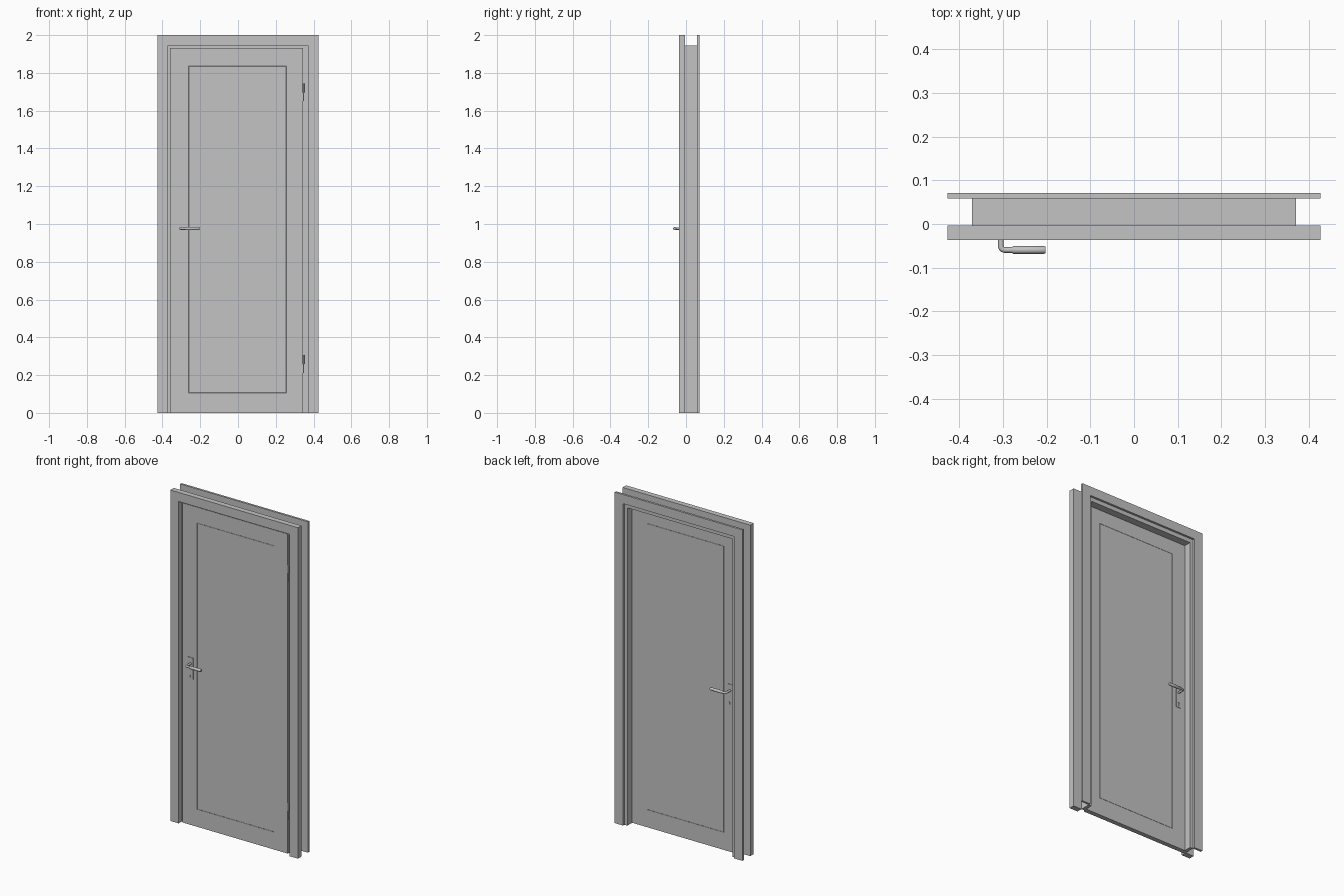
import bpy, bmesh, math
from mathutils import Vector

if "Cube" in bpy.data.objects:
    bpy.data.objects.remove(bpy.data.objects["Cube"])

grey = bpy.data.materials.new("plain grey")
grey.diffuse_color = (0.55, 0.55, 0.55, 1)
grey.use_nodes = True
grey.node_tree.nodes["Principled BSDF"].inputs["Base Color"].default_value = grey.diffuse_color


def add_mesh(name, bm):
    bmesh.ops.recalc_face_normals(bm, faces=bm.faces)
    me = bpy.data.meshes.new(name)
    bm.to_mesh(me)
    bm.free()
    me.materials.append(grey)
    ob = bpy.data.objects.new(name, me)
    bpy.context.collection.objects.link(ob)
    return ob


def smooth(ob):
    bpy.ops.object.select_all(action='DESELECT')
    ob.select_set(True)
    bpy.context.view_layer.objects.active = ob
    bpy.ops.object.shade_smooth_by_angle(angle=math.radians(40))


def extrude_profile(bm, pts, y0, y1):
    """Closed x-z outline pulled from y0 to y1."""
    face = bm.faces.new([bm.verts.new((x, y0, z)) for x, z in pts])
    res = bmesh.ops.extrude_face_region(bm, geom=[face])
    new = [v for v in res["geom"] if isinstance(v, bmesh.types.BMVert)]
    bmesh.ops.translate(bm, verts=new, vec=(0, y1 - y0, 0))


def surround(name, outer, top, inner, inner_top, y0, y1):
    """U-shaped frame open at the floor."""
    bm = bmesh.new()
    extrude_profile(bm, [(-outer, 0), (-outer, top), (outer, top), (outer, 0),
                         (inner, 0), (inner, inner_top),
                         (-inner, inner_top), (-inner, 0)], y0, y1)
    return add_mesh(name, bm)


# Frame: front casing, jamb lining, back casing
surround("front_casing", 0.427, 2.0, 0.371, 1.945, -0.037, -0.004)
surround("jamb", 0.371, 1.945, 0.351, 1.92, -0.004, 0.058)
surround("back_casing", 0.427, 2.0, 0.371, 1.945, 0.058, 0.071)

# Leaf: two rebated layers, each with a grooved panel on its outer face
LEAF_F, LEAF_B, REBATE = -0.015, 0.013, -0.004
PANEL = (-0.262, 0.256, 0.106, 1.836)


def leaf_layer(name, x0, x1, top, y0, y1, side):
    bm = bmesh.new()
    extrude_profile(bm, [(x0, 0), (x0, top), (x1, top), (x1, 0)], y0, y1)
    bmesh.ops.recalc_face_normals(bm, faces=bm.faces)
    face = next(f for f in bm.faces if f.normal.y * side > 0.9)
    bmesh.ops.inset_region(bm, faces=[face], thickness=0.09)
    c = face.calc_center_median()
    for v in face.verts:
        v.co.x = PANEL[0] if v.co.x < c.x else PANEL[1]
        v.co.z = PANEL[2] if v.co.z < c.z else PANEL[3]
    # fine V groove round the panel
    bmesh.ops.inset_region(bm, faces=[face], thickness=0.001, depth=-0.001)
    bmesh.ops.inset_region(bm, faces=[face], thickness=0.001, depth=0.001)
    return add_mesh(name, bm)


leaf_layer("leaf_front", -0.361, 0.343, 1.931, LEAF_F, REBATE, -1)
leaf_layer("leaf_back", -0.351, 0.351, 1.92, REBATE, LEAF_B, 1)


def curve_to_mesh(name, cu):
    ob = bpy.data.objects.new(name, cu)
    bpy.context.collection.objects.link(ob)
    bpy.context.view_layer.update()
    dg = bpy.context.evaluated_depsgraph_get()
    me = bpy.data.meshes.new_from_object(ob.evaluated_get(dg))
    bpy.data.objects.remove(ob)
    me.materials.clear()
    me.materials.append(grey)
    out = bpy.data.objects.new(name, me)
    bpy.context.collection.objects.link(out)
    return out


def add_spline(cu, pts, closed):
    sp = cu.splines.new('POLY')
    sp.points.add(len(pts) - 1)
    for p, (co, r) in zip(sp.points, pts):
        p.co = (*co, 1)
        p.radius = r
    sp.use_cyclic_u = closed


HX, HZ = -0.305, 0.976


def handle_plate(name, y):
    """Thin plate with a keyhole cut through it."""
    cu = bpy.data.curves.new(name, 'CURVE')
    cu.dimensions = '2D'
    cu.fill_mode = 'BOTH'
    cu.extrude = 0.0015
    x0, x1, z0, z1 = HX - 0.017, HX + 0.017, 0.883, 1.013
    add_spline(cu, [((x, z, 0), 1) for x, z in
                    ((x0, z0), (x1, z0), (x1, z1), (x0, z1))], True)
    key = [(HX - 0.002, 0.892), (HX + 0.002, 0.892)]
    for i in range(11):
        a = math.radians(-65 + 31 * i)
        key.append((HX + 0.005 * math.cos(a), 0.908 + 0.005 * math.sin(a)))
    add_spline(cu, [((x, z, 0), 1) for x, z in key], True)
    ob = curve_to_mesh(name, cu)
    ob.rotation_euler.x = math.pi / 2
    ob.location.y = y


def lever(name, y, side):
    """Thin stem that bends into a thicker grip."""
    cu = bpy.data.curves.new(name, 'CURVE')
    cu.dimensions = '3D'
    cu.bevel_depth = 0.0065
    cu.bevel_resolution = 4
    cu.use_fill_caps = True
    reach, bend = 0.0445, 0.009
    pts = [((HX, y, HZ), 1)]
    for i in range(7):
        a = math.pi / 2 * i / 6
        pts.append(((HX + bend * (1 - math.cos(a)),
                     y + side * (reach - bend + bend * math.sin(a)), HZ), 1))
    for x, r in ((-0.28, 1), (-0.277, 1.35), (-0.206, 1.35), (-0.203, 1.15)):
        pts.append(((x, y + side * reach, HZ), r))
    add_spline(cu, pts, False)
    smooth(curve_to_mesh(name, cu))


# Handle sets on both faces
for label, y, side in (("front", LEAF_F, -1), ("back", LEAF_B, 1)):
    handle_plate(label + "_handle_plate", y + side * 0.0015)
    lever(label + "_lever", y, side)

# Hinges: wider knuckle above, slim pin below
for label, z in (("lower", 0.212), ("upper", 1.65)):
    bm = bmesh.new()
    for r, za, zb in ((0.0035, z, z + 0.047), (0.005, z + 0.047, z + 0.094)):
        res = bmesh.ops.create_cone(bm, cap_ends=True, segments=16,
                                    radius1=r, radius2=r, depth=zb - za)
        bmesh.ops.translate(bm, verts=res["verts"],
                            vec=Vector((0.347, -0.013, (za + zb) / 2)))
    smooth(add_mesh(label + "_hinge", bm))
